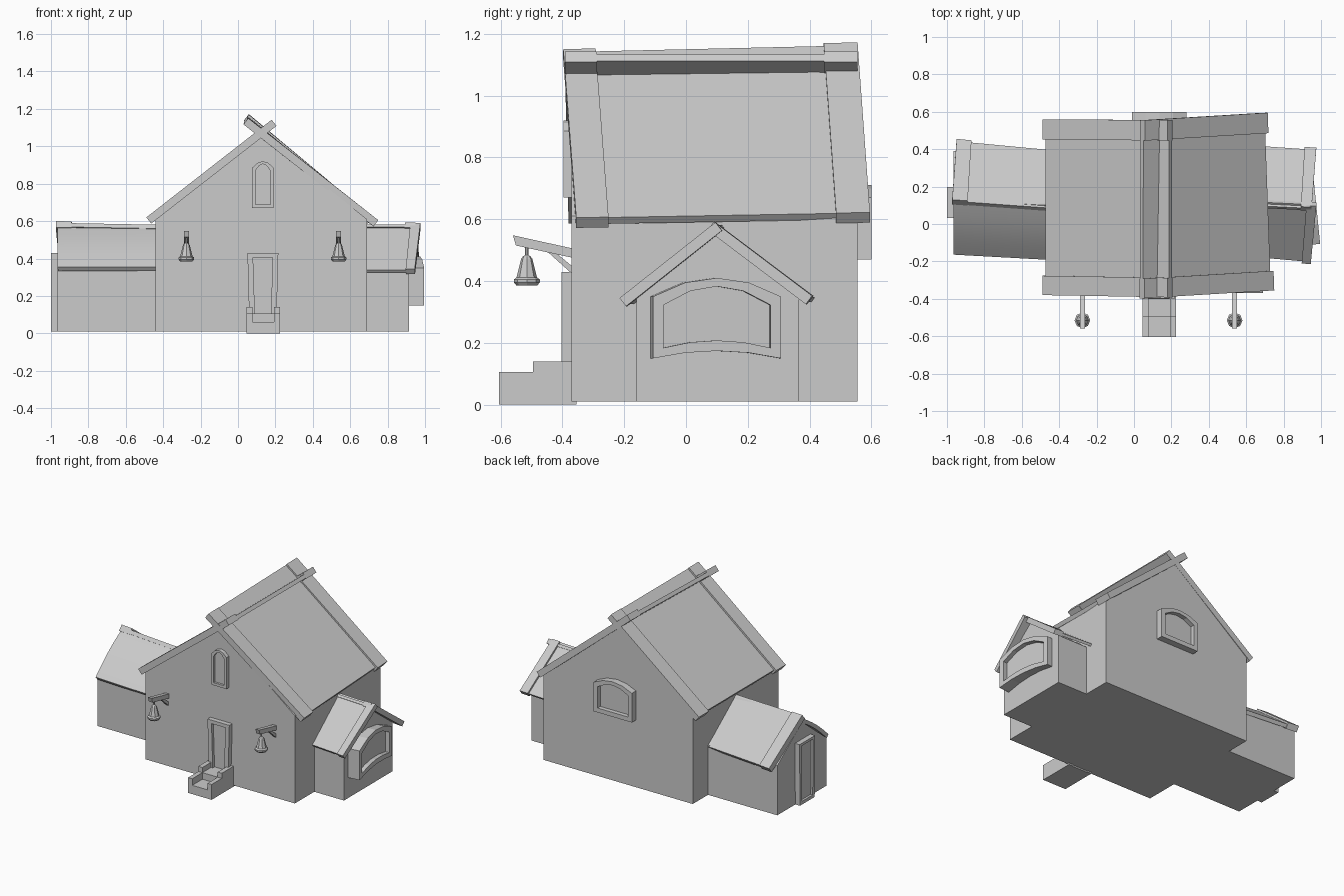
import bpy, bmesh, math
from mathutils import Vector as V

if "Cube" in bpy.data.objects:
    bpy.data.objects.remove(bpy.data.objects["Cube"])


def finish(name, bm):
    bmesh.ops.recalc_face_normals(bm, faces=bm.faces)
    me = bpy.data.meshes.new(name)
    bm.to_mesh(me)
    bm.free()
    ob = bpy.data.objects.new(name, me)
    bpy.context.collection.objects.link(ob)
    return ob


def prism(name, pts, offset):
    """Extrude a flat polygon by a vector."""
    bm = bmesh.new()
    f = bm.faces.new([bm.verts.new(p) for p in pts])
    r = bmesh.ops.extrude_face_region(bm, geom=[f])
    bmesh.ops.translate(bm, vec=V(offset), verts=[v for v in r['geom'] if isinstance(v, bmesh.types.BMVert)])
    return finish(name, bm)


def box(name, x0, x1, y0, y1, z0, z1):
    return prism(name, [(x0, y0, z0), (x1, y0, z0), (x1, y1, z0), (x0, y1, z0)], (0, 0, z1 - z0))


def slab(name, e0, e1, r0, r1, trims=(), thick=0.026, lift=0.012, bulge=0.0):
    """Roof panel from eave corners e and ridge corners r, with thicker boards at u ranges."""
    e0, e1, r0, r1 = map(V, (e0, e1, r0, r1))
    n = (e1 - e0).cross(r0 - e0).normalized()
    if n.z < 0:
        n = -n

    def piece(nm, ua, ub, va, top, bottom, segs):
        bm = bmesh.new()
        rows = []
        for i in range(segs + 1):
            v = va + (1 - va) * i / segs
            row = []
            for u in (ua, ub):
                p = e0.lerp(e1, u).lerp(r0.lerp(r1, u), v) + n * bulge * math.sin(math.pi * v)
                row += [bm.verts.new(p + n * top), bm.verts.new(p + n * bottom)]
            rows.append(row)
        for a, b in zip(rows, rows[1:]):
            for i, j in ((0, 2), (2, 3), (3, 1), (1, 0)):
                bm.faces.new((a[i], a[j], b[j], b[i]))
        for row in (rows[0], rows[-1]):
            bm.faces.new((row[0], row[2], row[3], row[1]))
        return finish(nm, bm)

    panel = piece(name, 0.01, 0.99, 0.015, -lift, -lift - thick, 8 if bulge else 1)
    if bulge:
        panel.data.shade_smooth()
        panel.data.set_sharp_from_angle(angle=math.radians(30))
    for k, (a, b) in enumerate(trims):
        piece(f"{name}_board_{k + 1}", a, b, 0, 0, -lift - thick - 0.004, 1)


def outline(w, h, rise, low, taper, inset):
    """Arched panel outline around its bottom centre."""
    hw, b, t = w / 2 - inset, inset, h - rise - inset * 0.8
    arc = [(-1, 0), (-0.5, 0.75), (0, 1), (0.5, 0.75), (1, 0)] if rise else [(-1, 0), (1, 0)]
    top = [(s * (hw + taper), t + q * rise) for s, q in arc]
    arc = arc if low else [(-1, 0), (1, 0)]
    return top + [(s * hw, b + q * low) for s, q in reversed(arc)]


def framed(name, base, u, out, w, h, border, depth, rise=0.0, low=0.0, taper=0.0, recess=0.015):
    """Raised frame with a recessed pane."""
    base, u, out = V(base), V(u).normalized(), V(out).normalized()
    bm = bmesh.new()

    def ring(inset, d):
        return [bm.verts.new(base + u * a + V((0, 0, b)) + out * d)
                for a, b in outline(w, h, rise, low, taper, inset)]
    rings = [ring(0, 0), ring(0, depth), ring(border, depth), ring(border, depth - recess)]
    for a, b in zip(rings, rings[1:]):
        for i in range(len(a)):
            j = (i + 1) % len(a)
            bm.faces.new((a[i], a[j], b[j], b[i]))
    bm.faces.new(rings[0])
    bm.faces.new(rings[-1])
    finish(name, bm)


# Walls of the main house and both wings
prism("main_house", [(x, -0.37, z) for x, z in
      ((-0.44, 0.01), (0.69, 0.01), (0.69, 0.61), (0.13, 1.055), (-0.44, 0.615))], (0, 0.925, 0))
prism("left_wing", [(-0.965, y, z) for y, z in
      ((-0.14, 0.01), (0.39, 0.01), (0.39, 0.35), (0.12, 0.545), (-0.14, 0.34))], (0.56, 0, 0))
prism("right_wing", [(0.65, y, z) for y, z in
      ((-0.16, 0.01), (0.365, 0.01), (0.365, 0.345), (0.1, 0.555), (-0.16, 0.345))], (0.265, 0, 0))

# Main roof: two panels crossing at the ridge
ends = ((0, 0.11), (0.885, 1))
slab("main_roof_left", (-0.49, -0.38, 0.62), (-0.49, 0.56, 0.62),
     (0.18, -0.392, 1.142), (0.18, 0.555, 1.142), ends)
slab("main_roof_right", (0.75, -0.355, 0.605), (0.715, 0.595, 0.622),
     (0.055, -0.397, 1.15), (0.058, 0.555, 1.172), ends)

# Left wing roof
slab("left_wing_roof_front", (-0.97, -0.175, 0.36), (-0.42, -0.205, 0.36),
     (-0.972, 0.12, 0.585), (-0.42, 0.09, 0.585), bulge=0.012)
slab("left_wing_roof_back", (-0.948, 0.455, 0.35), (-0.42, 0.405, 0.35),
     (-0.972, 0.13, 0.6), (-0.42, 0.09, 0.59), ((0, 0.15),))

# Right wing roof
slab("right_wing_roof_front", (0.945, -0.215, 0.345), (0.66, -0.19, 0.345),
     (0.975, 0.095, 0.59), (0.66, 0.11, 0.59), ((0, 0.17),), thick=0.018)
slab("right_wing_roof_back", (0.975, 0.408, 0.352), (0.66, 0.43, 0.352),
     (0.95, 0.09, 0.592), (0.66, 0.105, 0.592), ((0, 0.2),), thick=0.018)

# Doors and windows
framed("front_door", (0.133, -0.365, 0.06), (1, 0, 0), (0, -1, 0), 0.145, 0.37, 0.03, 0.037, taper=0.01, recess=0.02)
framed("attic_window", (0.133, -0.365, 0.67), (1, 0, 0), (0, -1, 0), 0.115, 0.25, 0.018, 0.032, rise=0.035)
framed("back_window", (0.135, 0.55, 0.47), (1, 0, 0), (0, 1, 0), 0.29, 0.24, 0.03, 0.05, rise=0.04, recess=0.03)
framed("right_wing_window", (0.89, 0.092, 0.15), (-0.1, 1, 0), (1, 0.1, 0), 0.415, 0.26, 0.034, 0.085,
       rise=0.06, low=0.024, recess=0.03)
framed("left_wing_door", (-0.96, 0.115, 0.01), (0, 1, 0), (-1, 0, 0), 0.16, 0.42, 0.022, 0.04, taper=0.004)

# Front steps with side walls
box("step_lower", 0.075, 0.193, -0.605, -0.36, 0, 0.06)
box("step_upper", 0.075, 0.193, -0.495, -0.36, 0, 0.105)
for side, x in (("left", 0.046), ("right", 0.193)):
    prism(f"step_wall_{side}", [(x, y, z) for y, z in
          ((-0.605, 0), (-0.355, 0), (-0.355, 0.14), (-0.495, 0.14), (-0.495, 0.105), (-0.605, 0.105))],
          (0.031, 0, 0))

# Hanging bells on wall brackets
for side, x in (("left", -0.276), ("right", 0.538)):
    prism(f"bell_arm_{side}", [(x - 0.014, y, z) for y, z in
          ((-0.365, 0.475), (-0.365, 0.505), (-0.56, 0.548), (-0.55, 0.515))], (0.028, 0, 0))
    prism(f"bell_brace_{side}", [(x - 0.009, y, z) for y, z in
          ((-0.365, 0.42), (-0.365, 0.445), (-0.425, 0.495), (-0.445, 0.492))], (0.018, 0, 0))
    profile = ((0.0, 0.385), (0.033, 0.385), (0.042, 0.395), (0.042, 0.405), (0.033, 0.412),
               (0.018, 0.472), (0.012, 0.48), (0.005, 0.484), (0.005, 0.515), (0.0, 0.515))
    bm = bmesh.new()
    vs = [bm.verts.new((x + r, -0.515, z)) for r, z in profile]
    es = [bm.edges.new(p) for p in zip(vs, vs[1:])]
    bmesh.ops.spin(bm, geom=vs + es, cent=(x, -0.515, 0), axis=(0, 0, 1), angle=math.tau, steps=8)
    bmesh.ops.remove_doubles(bm, verts=bm.verts, dist=0.0005)
    finish(f"bell_{side}", bm)
